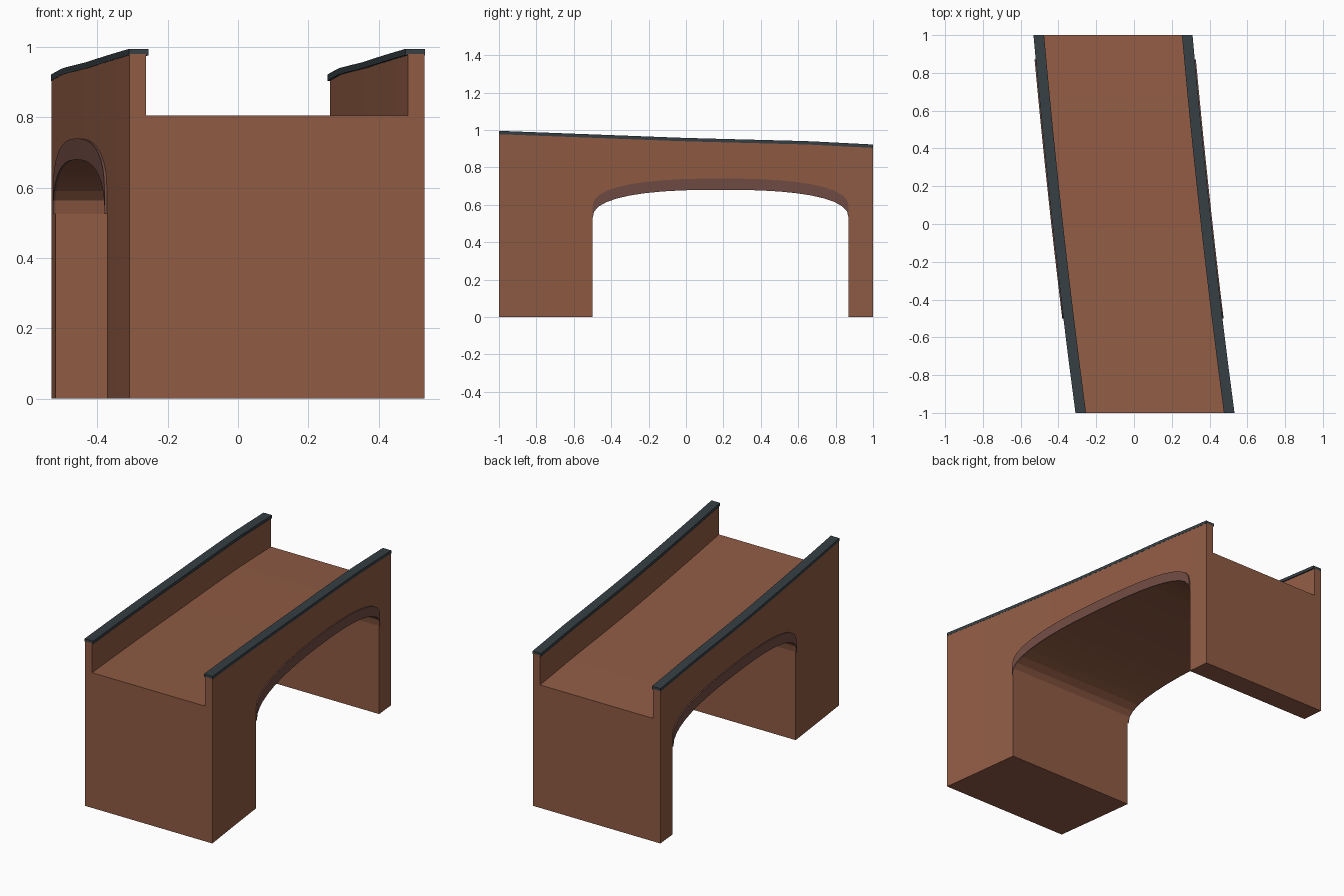
import bpy
import bmesh
import math

cube = bpy.data.objects.get("Cube")
if cube:
    bpy.data.objects.remove(cube, do_unlink=True)


def material(name, rgb):
    m = bpy.data.materials.new(name)
    m.use_nodes = True
    m.diffuse_color = (*rgb, 1)
    m.node_tree.nodes["Principled BSDF"].inputs["Base Color"].default_value = (*rgb, 1)
    return m


BRICK = material("brick brown", (0.28, 0.106, 0.058))
TRIM = material("dusky brick", (0.165, 0.072, 0.057))
SLATE = material("dark slate", (0.037, 0.050, 0.058))

HALF_WIDTH = 0.42
ARCH_FRONT, ARCH_BACK = -0.5, 0.87
SPRING, RISE = 0.525, 0.155
DECK = [(-1, 0.805), (0, 0.767), (0.65, 0.75), (1, 0.732)]


def centre(y):
    """Plan centre line: skewed with a slight bow."""
    return -0.111 * y - 0.011 * (1 - y * y)


def deck(y):
    for (y0, z0), (y1, z1) in zip(DECK, DECK[1:]):
        if y <= y1:
            return z0 + (z1 - z0) * (y - y0) / (y1 - y0)
    return DECK[-1][1]


def soffit(y):
    """Flattened arch curve."""
    mid, half = (ARCH_FRONT + ARCH_BACK) / 2, (ARCH_BACK - ARCH_FRONT) / 2
    u = min(1, abs(y - mid) / half)
    return SPRING + RISE * (1 - u ** 2.5) ** 0.4


def loft(name, ys, x0, x1, low, high, mat, caps=True):
    """Rectangular section swept along the bridge."""
    x0, x1 = sorted((x0, x1))
    bm = bmesh.new()
    rings = []
    for y in ys:
        c, a, b = centre(y), low(y), high(y)
        rings.append([bm.verts.new((c + x, y, z))
                      for x, z in ((x0, a), (x1, a), (x1, b), (x0, b))])
    for p, q in zip(rings, rings[1:]):
        for i in range(4):
            j = (i + 1) % 4
            bm.faces.new((p[i], p[j], q[j], q[i]))
    if caps:
        bm.faces.new(rings[0])
        bm.faces.new(rings[-1][::-1])
    bmesh.ops.recalc_face_normals(bm, faces=bm.faces)
    mesh = bpy.data.meshes.new(name)
    bm.to_mesh(mesh)
    bm.free()
    mesh.materials.append(mat)
    ob = bpy.data.objects.new(name, mesh)
    bpy.context.collection.objects.link(ob)
    return ob


# Stations along the bridge
STEPS = 20
mid, half = (ARCH_FRONT + ARCH_BACK) / 2, (ARCH_BACK - ARCH_FRONT) / 2
arch_ys = [mid - half * math.cos(math.pi * i / STEPS) for i in range(STEPS + 1)]
front_ys = [-1, -0.75, ARCH_FRONT]
back_ys = [ARCH_BACK, 1]
all_ys = front_ys[:-1] + arch_ys + back_ys[1:]

# Piers and arched span
W = HALF_WIDTH
loft("front_pier", front_ys, -W, W, lambda y: 0, deck, BRICK)
loft("back_pier", back_ys, -W, W, lambda y: 0, deck, BRICK)
loft("arched_span", arch_ys, -W, W, soffit, deck, BRICK, caps=False)

# Parapets, copings and arch rings on both sides
for side, s in (("left", 1), ("right", -1)):
    loft(side + "_parapet", all_ys, s * W, s * (W - 0.048),
         deck, lambda y: deck(y) + 0.175, BRICK)
    loft(side + "_coping", all_ys, s * (W + 0.001), s * (W - 0.055),
         lambda y: deck(y) + 0.172, lambda y: deck(y) + 0.19, SLATE)
    loft(side + "_arch_ring", arch_ys, s * W, s * (W + 0.007),
         soffit, lambda y: soffit(y) + 0.06, TRIM)
